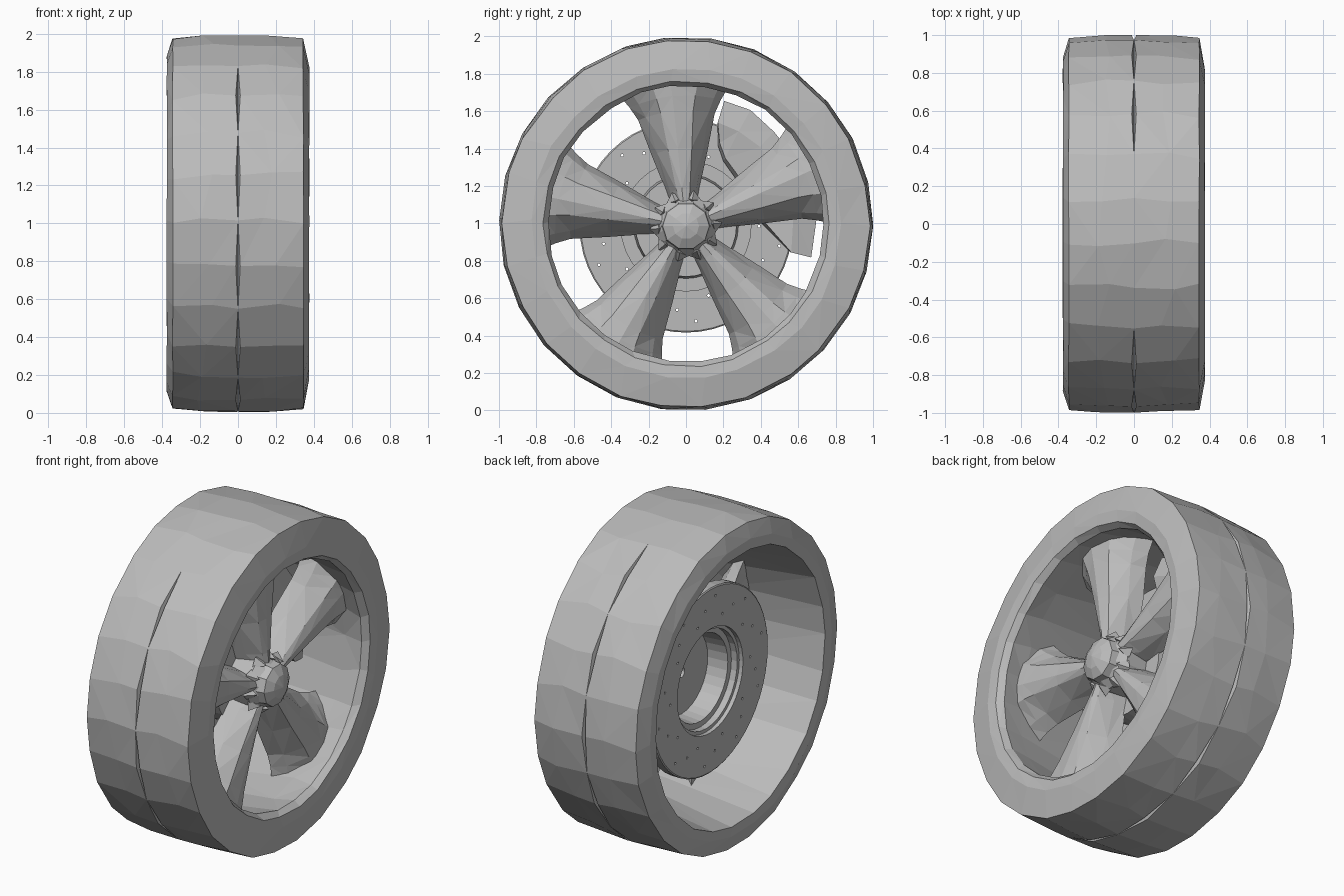
import bpy, bmesh, random
from math import sin, cos, pi, radians
from mathutils import Vector

random.seed(4)
if "Cube" in bpy.data.objects:
    bpy.data.objects.remove(bpy.data.objects["Cube"])

grey = bpy.data.materials.new("plain grey")
grey.use_nodes = True
COLOUR = (0.5, 0.5, 0.5, 1)
grey.diffuse_color = COLOUR
grey.node_tree.nodes["Principled BSDF"].inputs["Base Color"].default_value = COLOUR

TYRE_Z = 0.998  # height of the tyre centre
AXLE = 0.985    # height of the hub, which sits slightly lower


def polar(x, r, a, z=AXLE):
    """Point at distance r from the axle; angle a runs from +y towards +z."""
    return Vector((x, r * cos(a), z + r * sin(a)))


def finish(name, bm, triangulate=False):
    bmesh.ops.remove_doubles(bm, verts=bm.verts, dist=0.00001)
    if triangulate:
        bmesh.ops.triangulate(bm, faces=bm.faces)
    bmesh.ops.recalc_face_normals(bm, faces=bm.faces)
    mesh = bpy.data.meshes.new(name)
    bm.to_mesh(mesh)
    bm.free()
    mesh.materials.append(grey)
    ob = bpy.data.objects.new(name, mesh)
    bpy.context.scene.collection.objects.link(ob)
    return ob


def skin(bm, rings, loop_rings=False, loop_points=True):
    """Join rows of points with quads."""
    rows = [[bm.verts.new(p) for p in ring] for ring in rings]
    n, m = len(rows), len(rows[0])
    for i in range(n if loop_rings else n - 1):
        for j in range(m if loop_points else m - 1):
            a, b = rows[i], rows[(i + 1) % n]
            k = (j + 1) % m
            bm.faces.new((a[j], a[k], b[k], b[j]))
    return rows


def lathe(name, profile, n, closed=True):
    bm = bmesh.new()
    skin(bm, [[polar(x, r, 2 * pi * i / n) for x, r in profile]
              for i in range(n)], True, closed)
    return finish(name, bm)


# Tyre and rim barrel: faceted ring with leaf-shaped slits along the tread
SIDES = 26
SECTION = [(-0.372, 0.83), (-0.376, 0.89), (-0.345, 0.984), (-0.17, 0.998),
           (-0.01, 1.0), (0, 0.965), (0.01, 1.0), (0.17, 0.996),
           (0.345, 0.984), (0.375, 0.83), (0.368, 0.765), (0.33, 0.74),
           (0.2, 0.755)]
bm = bmesh.new()
rings = []
for i in range(SIDES):
    angle = pi - radians(1.0) - 2 * pi * i / SIDES
    slit = i % 2 == 1 and i not in (5, 7)
    ring = []
    for x, r in SECTION:
        if abs(x) < 0.02:
            ring.append(polar(x * (1.2 if slit else 0.04), r if slit else 0.999,
                              angle, TYRE_Z))
        else:
            wobble = 0.05 if abs(x) < 0.2 and r > 0.9 else 0.002
            ring.append(polar(x + random.uniform(-wobble, wobble),
                              r + random.uniform(-0.006, 0.003),
                              angle + random.uniform(-0.025, 0.025), TYRE_Z))
    rings.append(ring)
skin(bm, rings, True, True)
finish("tyre_and_rim", bm, True)

# Five flared spokes with an arched cross-section
# Each station: radius, half width, front x, back x
STATIONS = [(0.08, 0.05, 0.22, 0.04), (0.2, 0.085, 0.22, 0.04),
            (0.42, 0.15, 0.225, 0.03), (0.62, 0.205, 0.235, 0.04),
            (0.7, 0.245, 0.24, 0.05), (0.775, 0.29, 0.245, 0.05)]
ARCH = [(-1, 0), (-0.85, 0.45), (-0.45, 0.92), (0.05, 1), (0.4, 0.9),
        (0.8, 0.4), (1, 0), (0.5, 0.15), (-0.5, 0.15)]


def spoke(index):
    a = radians(95 + 72 * index)
    out = Vector((0, cos(a), sin(a)))
    side = Vector((0, -sin(a), cos(a)))
    centre = Vector((0, 0, AXLE))
    bm = bmesh.new()
    rings = []
    for r, w, front, back in STATIONS:
        rings.append([])
        for u, h in ARCH:
            # Pull the edges in so the outer end follows the rim
            reach = r - 0.5 * (u * w) ** 2 / r
            rings[-1].append(centre + out * reach + side * (u * w)
                             + Vector((back + (front - back) * h, 0, 0)))
    rows = skin(bm, rings)
    bm.faces.new(rows[0])
    bm.faces.new(rows[-1])
    finish(f"spoke_{index + 1}", bm, True)


for k in range(5):
    spoke(k)

# Hub body, domed centre cap, and low pointed bolts around it
lathe("hub", [(0.03, 0.03), (0.03, 0.165), (0.18, 0.165), (0.23, 0.125),
              (0.23, 0.03)], 15)
lathe("centre_cap", [(0.21, 0.135), (0.265, 0.125), (0.295, 0.07),
                     (0.31, 0.001)], 10, False)
bm = bmesh.new()
for k in range(10):
    a = radians(95 + 18 + 36 * k)
    base = [bm.verts.new(polar(0.17, 0.16 + dr, a + da))
            for dr, da in ((-0.045, 0), (0, 0.3), (0.035, 0), (0, -0.3))]
    tip = bm.verts.new(polar(0.235, 0.145, a))
    bm.faces.new(base)
    for j in range(4):
        bm.faces.new((base[j], base[(j + 1) % 4], tip))
finish("hub_bolts", bm)

# Brake disc with drilled holes
disc = lathe("brake_disc", [(-0.165, 0.32), (-0.165, 0.562), (-0.16, 0.569),
                            (-0.1, 0.569), (-0.095, 0.562), (-0.095, 0.32)], 48)
bm = bmesh.new()
for k in range(30):
    a = 2 * pi * k / 30
    r = (0.39, 0.45, 0.51)[k % 3]
    centre = polar(0, r, a)
    ends = []
    for x in (-0.25, -0.05):
        ends.append([centre + Vector((x, 0.008 * cos(t * pi / 3),
                                      0.008 * sin(t * pi / 3))) for t in range(6)])
    rows = skin(bm, ends)
    bm.faces.new(rows[0])
    bm.faces.new(rows[1])
drill = finish("disc_hole_cutter", bm)
drill.hide_render = True
cut = disc.modifiers.new("holes", "BOOLEAN")
cut.object = drill
cut.operation = "DIFFERENCE"
bpy.context.view_layer.objects.active = disc
bpy.ops.object.modifier_apply(modifier=cut.name)
bpy.data.objects.remove(drill)

# Stepped bell in the middle of the disc, open towards the back
lathe("disc_bell", [(-0.165, 0.335), (-0.14, 0.335), (-0.14, 0.30), (-0.1, 0.30),
                    (-0.1, 0.265), (0.03, 0.255), (0.03, 0.14), (0.045, 0.14),
                    (0.045, 0.27), (-0.07, 0.28), (-0.07, 0.35),
                    (-0.165, 0.35)], 32)

# Brake caliper: blocky arc straddling the disc edge
bm = bmesh.new()
OUTER = [(-14, 0.69), (7, 0.71), (30, 0.69), (47, 0.69), (61, 0.71), (73, 0.70)]
INNER = [(3, 0.40), (14, 0.37), (30, 0.36), (46, 0.37), (60, 0.40), (68, 0.46)]
rings = []
for (ao, ro), (ai, ri) in zip(OUTER, INNER):
    ao, ai = radians(ao), radians(ai)
    rings.append([polar(-0.12, ro - 0.06, ao), polar(-0.12, 0.575, ao),
                  polar(-0.08, 0.575, ao), polar(-0.08, ri, ai),
                  polar(-0.02, ri + 0.02, ai), polar(0.0, 0.58, ao),
                  polar(-0.03, ro, ao)])
rows = skin(bm, rings)
bm.faces.new(rows[0])
bm.faces.new(rows[-1])
finish("brake_caliper", bm, True)
